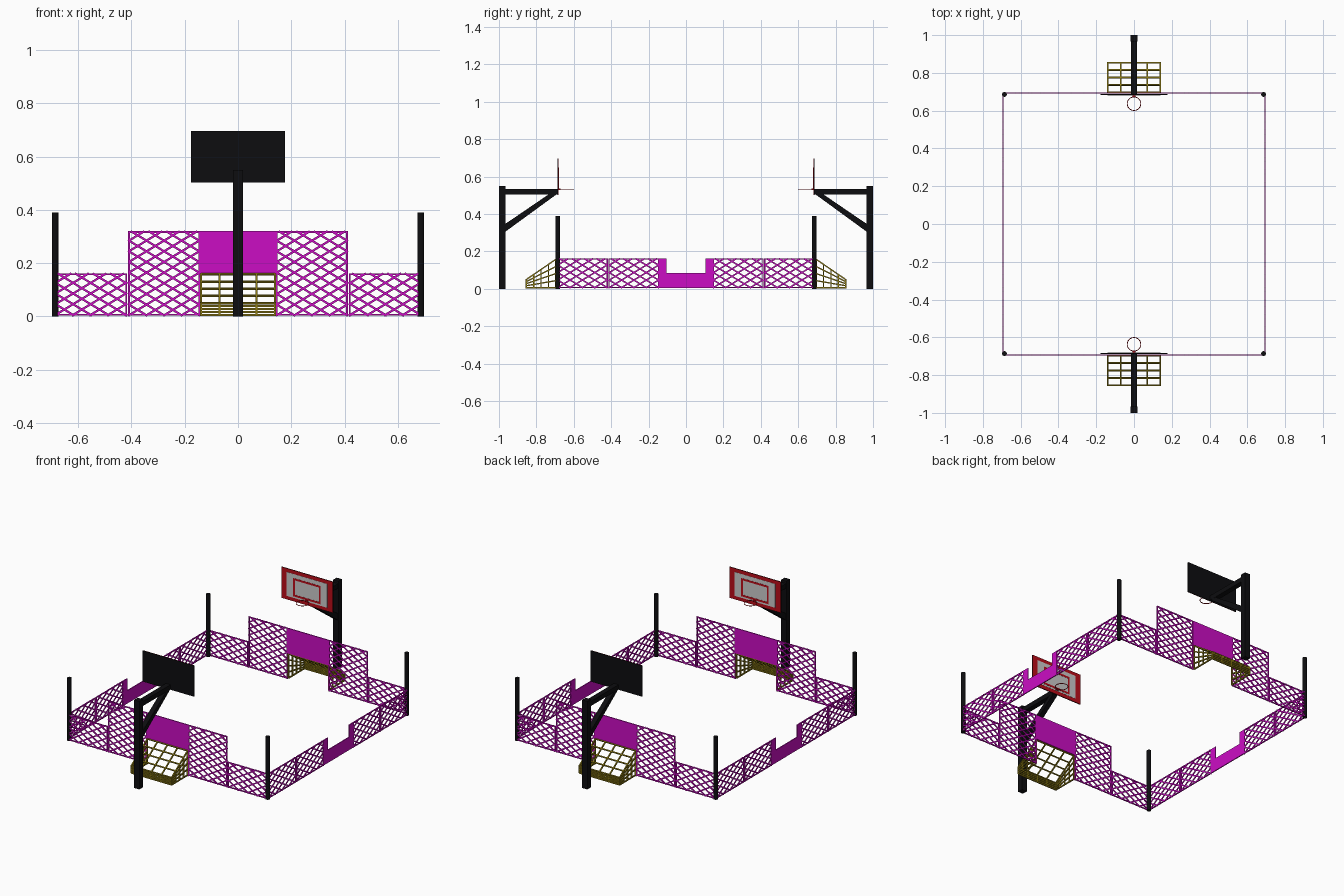
import bpy, bmesh
from math import pi, cos, sin
from mathutils import Vector, Matrix

if "Cube" in bpy.data.objects:
    bpy.data.objects.remove(bpy.data.objects["Cube"])


def material(name, rgb):
    m = bpy.data.materials.new(name)
    m.diffuse_color = (*rgb, 1)
    m.use_nodes = True
    m.node_tree.nodes["Principled BSDF"].inputs["Base Color"].default_value = m.diffuse_color
    return m


PURPLE = material("purple", (0.60, 0.004, 0.55))
BLACK = material("black", (0.004, 0.004, 0.005))
OLIVE = material("olive", (0.28, 0.21, 0.008))
RED = material("red", (0.50, 0.004, 0.01))
WHITE = material("board_white", (0.55, 0.55, 0.55))


def finish(bm, name, mat, mx=False, my=True):
    """Turn a bmesh into an object mirrored about the court centre."""
    bmesh.ops.recalc_face_normals(bm, faces=bm.faces)
    me = bpy.data.meshes.new(name)
    bm.to_mesh(me)
    bm.free()
    ob = bpy.data.objects.new(name, me)
    bpy.context.collection.objects.link(ob)
    me.materials.append(mat)
    if mx or my:
        mod = ob.modifiers.new("mirror", "MIRROR")
        mod.use_axis = (mx, my, False)
        mod.use_mirror_merge = False
    return ob


def box(bm, x0, x1, y0, y1, z0, z1):
    m = Matrix.Translation(((x0 + x1) / 2, (y0 + y1) / 2, (z0 + z1) / 2))
    bmesh.ops.create_cube(bm, size=1, matrix=m @ Matrix.Diagonal((x1 - x0, y1 - y0, z1 - z0, 1)))


def bar(bm, a, b, w, t, normal):
    """Flat bar from a to b, w wide in its plane and t thick along normal."""
    a, b = Vector(a), Vector(b)
    d = (b - a).normalized()
    n = Vector(normal)
    n = (n - d * n.dot(d)).normalized()
    s = n.cross(d)
    rot = Matrix((d, s, n)).transposed().to_4x4()
    bmesh.ops.create_cube(bm, size=1, matrix=Matrix.Translation((a + b) / 2) @ rot
                          @ Matrix.Diagonal(((b - a).length, w, t, 1)))


def prism(bm, pts, offset):
    f = bm.faces.new([bm.verts.new(p) for p in pts])
    r = bmesh.ops.extrude_face_region(bm, geom=[f])
    bmesh.ops.translate(bm, vec=offset, verts=[v for v in r["geom"] if isinstance(v, bmesh.types.BMVert)])


def lattice_panel(name, u0, u1, z0, z1, along_x):
    """Framed diamond mesh panel; along_x picks the end or the side fence."""
    W = 0.693
    to3 = (lambda u, z: (u, W, z)) if along_x else (lambda u, z: (W, u, z))
    n = (0, 1, 0) if along_x else (1, 0, 0)
    bm = bmesh.new()
    px, pz = 0.066, 0.04
    k = pz / px
    w, h = u1 - u0, z1 - z0
    c = -int(w * k / pz + 1) * pz
    while c < h:
        lo, hi = max(0, -c / k), min(w, (h - c) / k)
        if hi - lo > 0.004:
            za, zb = z0 + c + k * lo, z0 + c + k * hi
            bar(bm, to3(u0 + lo, za), to3(u0 + hi, zb), 0.008, 0.004, n)
            bar(bm, to3(u1 - lo, za), to3(u1 - hi, zb), 0.008, 0.004, n)
        c += pz
    e = 0.003
    for a, b in (((u0, z0 + e), (u1, z0 + e)), ((u0, z1 - e), (u1, z1 - e)),
                 ((u0 + e, z0), (u0 + e, z1)), ((u1 - e, z0), (u1 - e, z1))):
        bar(bm, to3(*a), to3(*b), 0.006, 0.006, n)
    finish(bm, name, PURPLE, True, True)


# Mesh fences
lattice_panel("end_fence_tall", 0.143, 0.412, 0.003, 0.32, True)
lattice_panel("end_fence_low", 0.416, 0.69, 0.003, 0.162, True)
lattice_panel("side_fence_inner", 0.143, 0.414, 0.005, 0.162, False)
lattice_panel("side_fence_outer", 0.418, 0.69, 0.005, 0.162, False)

# Solid panel above each goal
bm = bmesh.new()
box(bm, -0.143, 0.143, 0.69, 0.696, 0.162, 0.32)
finish(bm, "goal_top_panel", PURPLE)

# Solid U-shaped side entrances
bm = bmesh.new()
prism(bm, [(0.69, y, z) for y, z in ((-.143, .006), (.143, .006), (.143, .162), (.105, .162),
           (.105, .086), (-.105, .086), (-.105, .162), (-.143, .162))], (0.006, 0, 0))
finish(bm, "side_entrance_panel", PURPLE, True, False)

# Round corner posts
bm = bmesh.new()
bmesh.ops.create_cone(bm, cap_ends=True, segments=12, radius1=0.013, radius2=0.013, depth=0.39,
                      matrix=Matrix.Translation((0.686, 0.686, 0.195)))
post = finish(bm, "corner_post", BLACK, True, True)
bpy.context.view_layer.objects.active = post
post.select_set(True)
bpy.ops.object.shade_smooth_by_angle(angle=0.7)

# Goal cage: sloping top, short back and two fanned side grids
bm = bmesh.new()
YF, YB, ZF, ZB, X, Z0 = 0.696, 0.854, 0.158, 0.05, 0.139, 0.006
T = 0.007


def grid(p00, p10, p01, p11, nu, nv, normal):
    P = [Vector(p) for p in (p00, p10, p01, p11)]
    for i in range(nu + 1):
        f = i / nu
        bar(bm, P[0].lerp(P[1], f), P[2].lerp(P[3], f), T, T, normal)
    for j in range(nv + 1):
        f = j / nv
        bar(bm, P[0].lerp(P[2], f), P[1].lerp(P[3], f), T, T, normal)


grid((-X, YF, ZF), (X, YF, ZF), (-X, YB, ZB), (X, YB, ZB), 4, 4, (0, 0.55, 0.8))
grid((-X, YB, Z0), (X, YB, Z0), (-X, YB, ZB), (X, YB, ZB), 4, 4, (0, 1, 0))
for s in (-X, X):
    grid((s, YF, Z0), (s, YB, Z0), (s, YF, ZF), (s, YB, ZB), 4, 4, (1, 0, 0))
finish(bm, "goal_cage", OLIVE)

# Hoop stand: post, arm and tapered brace
bm = bmesh.new()
box(bm, -0.018, 0.018, 0.965, 1.0, 0, 0.55)
finish(bm, "hoop_post", BLACK)
bm = bmesh.new()
box(bm, -0.016, 0.016, 0.688, 0.97, 0.506, 0.535)
finish(bm, "hoop_arm", BLACK)
bm = bmesh.new()
prism(bm, [(-0.015, y, z) for y, z in ((.967, .305), (.967, .347), (.71, .522), (.686, .51))], (0.03, 0, 0))
finish(bm, "hoop_brace", BLACK)

# Backboard: black back, red face, white field, red target outline
for name, mat, x, y0, y1, z0, z1 in (
        ("backboard_back", BLACK, 0.177, 0.684, 0.688, 0.503, 0.696),
        ("backboard_border", RED, 0.177, 0.682, 0.684, 0.503, 0.696),
        ("backboard_field", WHITE, 0.140, 0.681, 0.683, 0.525, 0.674)):
    bm = bmesh.new()
    box(bm, -x, x, y0, y1, z0, z1)
    finish(bm, name, mat)
bm = bmesh.new()
for z in (0.541, 0.643):
    box(bm, -0.095, 0.095, 0.680, 0.682, z - 0.006, z + 0.006)
for x in (-0.089, 0.089):
    box(bm, x - 0.006, x + 0.006, 0.680, 0.682, 0.547, 0.637)
finish(bm, "backboard_target", RED)

# Hoop ring and its bracket
bm = bmesh.new()
N, M, R, r = 24, 6, 0.036, 0.0022
rings = [[bm.verts.new(((R + r * cos(2 * pi * j / M)) * cos(2 * pi * i / N),
                        0.637 + (R + r * cos(2 * pi * j / M)) * sin(2 * pi * i / N),
                        0.533 + r * sin(2 * pi * j / M))) for j in range(M)] for i in range(N)]
for i in range(N):
    a, b = rings[i], rings[(i + 1) % N]
    for j in range(M):
        bm.faces.new((a[j], b[j], b[(j + 1) % M], a[(j + 1) % M])).smooth = True
box(bm, -0.008, 0.008, 0.672, 0.682, 0.528, 0.536)
finish(bm, "hoop_ring", RED)
